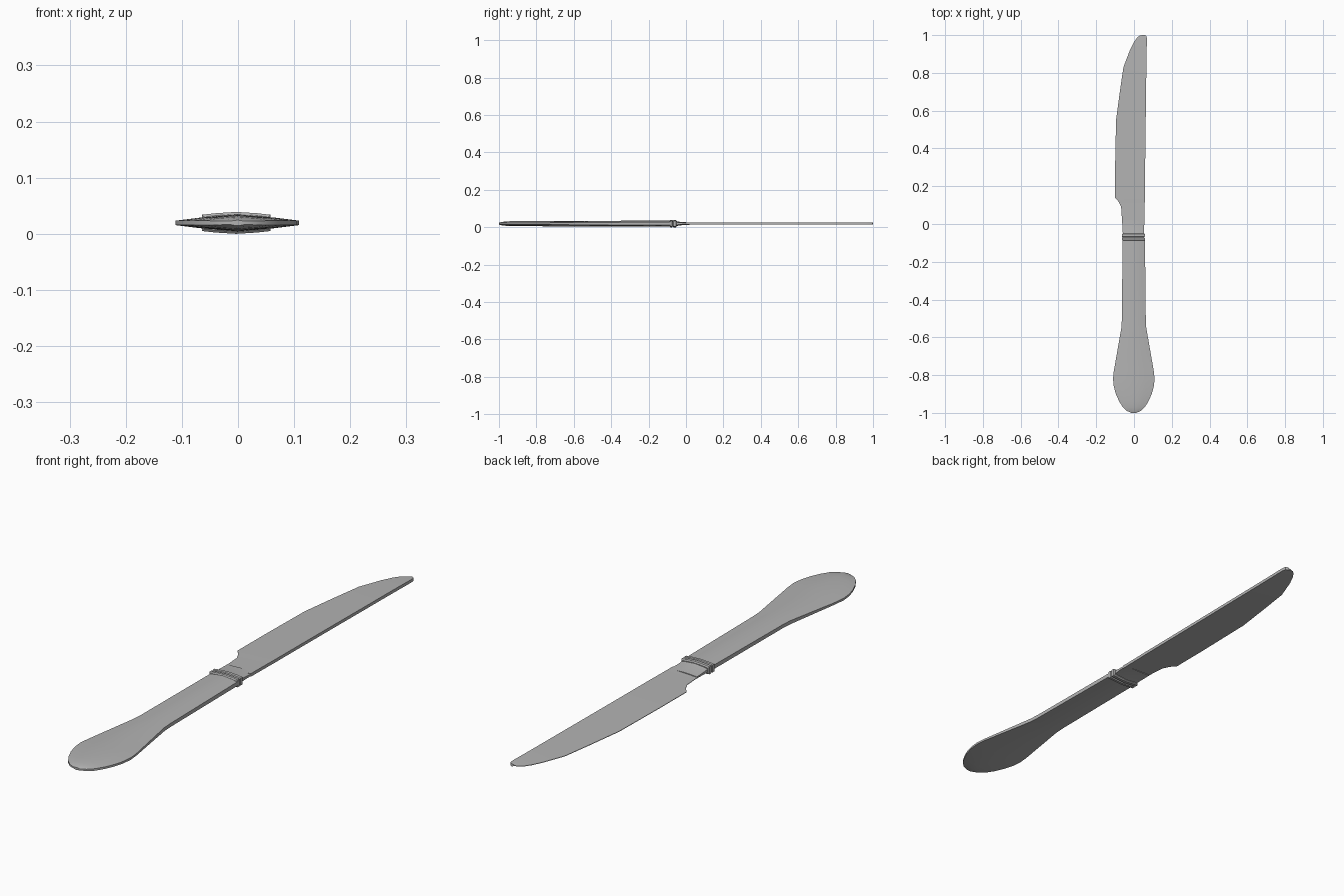
import bpy, bmesh

cube = bpy.data.objects.get("Cube")
if cube:
    bpy.data.objects.remove(cube, do_unlink=True)

steel = bpy.data.materials.new("brushed steel grey")
steel.use_nodes = True
STEEL = (0.45, 0.45, 0.45, 1)
steel.diffuse_color = STEEL
bsdf = steel.node_tree.nodes["Principled BSDF"]
bsdf.inputs["Base Color"].default_value = STEEL
bsdf.inputs["Roughness"].default_value = 0.6

MID = 0.0195  # height of the central plane


def loft(name, rings):
    """Skin closed cross-sections in order and cap both ends."""
    bm = bmesh.new()
    loops = [[bm.verts.new(p) for p in ring] for ring in rings]
    n = len(loops[0])
    for a, b in zip(loops, loops[1:]):
        for i in range(n):
            j = (i + 1) % n
            bm.faces.new((a[i], a[j], b[j], b[i]))
    bm.faces.new(loops[0])
    bm.faces.new(loops[-1])
    bmesh.ops.remove_doubles(bm, verts=bm.verts, dist=0.0002)
    bmesh.ops.recalc_face_normals(bm, faces=bm.faces)
    mesh = bpy.data.meshes.new(name)
    bm.to_mesh(mesh)
    bm.free()
    mesh.materials.append(steel)
    obj = bpy.data.objects.new(name, mesh)
    bpy.context.collection.objects.link(obj)
    bpy.ops.object.select_all(action="DESELECT")
    obj.select_set(True)
    bpy.context.view_layer.objects.active = obj
    bpy.ops.object.shade_smooth_by_angle(angle=0.5)
    return obj


def lens(y, left, right, edge, crown):
    """Lens section: flat rims of half height edge, bulging to crown."""
    bulge = [(0, edge), (0.2, edge + (crown - edge) * 0.55), (0.5, crown),
             (0.8, edge + (crown - edge) * 0.55), (1, edge)]
    top = [(left + (right - left) * t, y, MID + h) for t, h in bulge]
    return top + [(x, y, 2 * MID - z) for x, y, z in reversed(top)]


# Handle: slim shaft widening into a rounded paddle (y, half width, rim, crown)
handle = [
    (-1.0, 0.012, 0.003, 0.005), (-0.99, 0.036, 0.0035, 0.008),
    (-0.97, 0.058, 0.004, 0.011), (-0.94, 0.077, 0.004, 0.013),
    (-0.90, 0.095, 0.004, 0.0135), (-0.86, 0.106, 0.004, 0.014),
    (-0.82, 0.110, 0.004, 0.014), (-0.78, 0.106, 0.004, 0.014),
    (-0.55, 0.066, 0.007, 0.0145), (-0.51, 0.0635, 0.007, 0.015),
    (-0.08, 0.059, 0.008, 0.016),
]
loft("handle", [lens(y, -w - 0.001, w - 0.001, e, c) for y, w, e, c in handle])

# Collar: two rounded bands between handle and blade
for name, y0, y1 in (("collar_rear_band", -0.088, -0.07),
                     ("collar_front_band", -0.07, -0.05)):
    d = 0.004
    loft(name, [lens(y, -0.064 + s, 0.058 - s, 0.0145 - s, 0.0195 - s)
                for y, s in ((y0, d), (y0 + d, 0), (y1 - d, 0), (y1, d))])

# Bolster: neck tapering from the collar down to blade thickness
loft("bolster", [lens(-0.055, -0.059, 0.053, 0.007, 0.014),
                 lens(-0.03, -0.0605, 0.0535, 0.005, 0.009),
                 lens(0.02, -0.062, 0.055, 0.003, 0.0062)])

# Blade: thick straight spine, thin curved cutting edge (y, edge x, spine x)
blade = [
    (0.0, -0.062, 0.055), (0.09, -0.068, 0.0565), (0.12, -0.083, 0.057),
    (0.14, -0.101, 0.0575), (0.3, -0.1, 0.059), (0.55, -0.095, 0.062),
    (0.70, -0.075, 0.064), (0.83, -0.056, 0.0655), (0.92, -0.022, 0.067),
    (0.96, -0.002, 0.068), (0.985, 0.015, 0.068), (0.996, 0.028, 0.065),
    (1.0, 0.042, 0.058),
]
loft("blade", [[(cut, y, MID + 0.001), (spine, y, MID + 0.006),
                (spine, y, MID - 0.006), (cut, y, MID - 0.001)]
               for y, cut, spine in blade])
